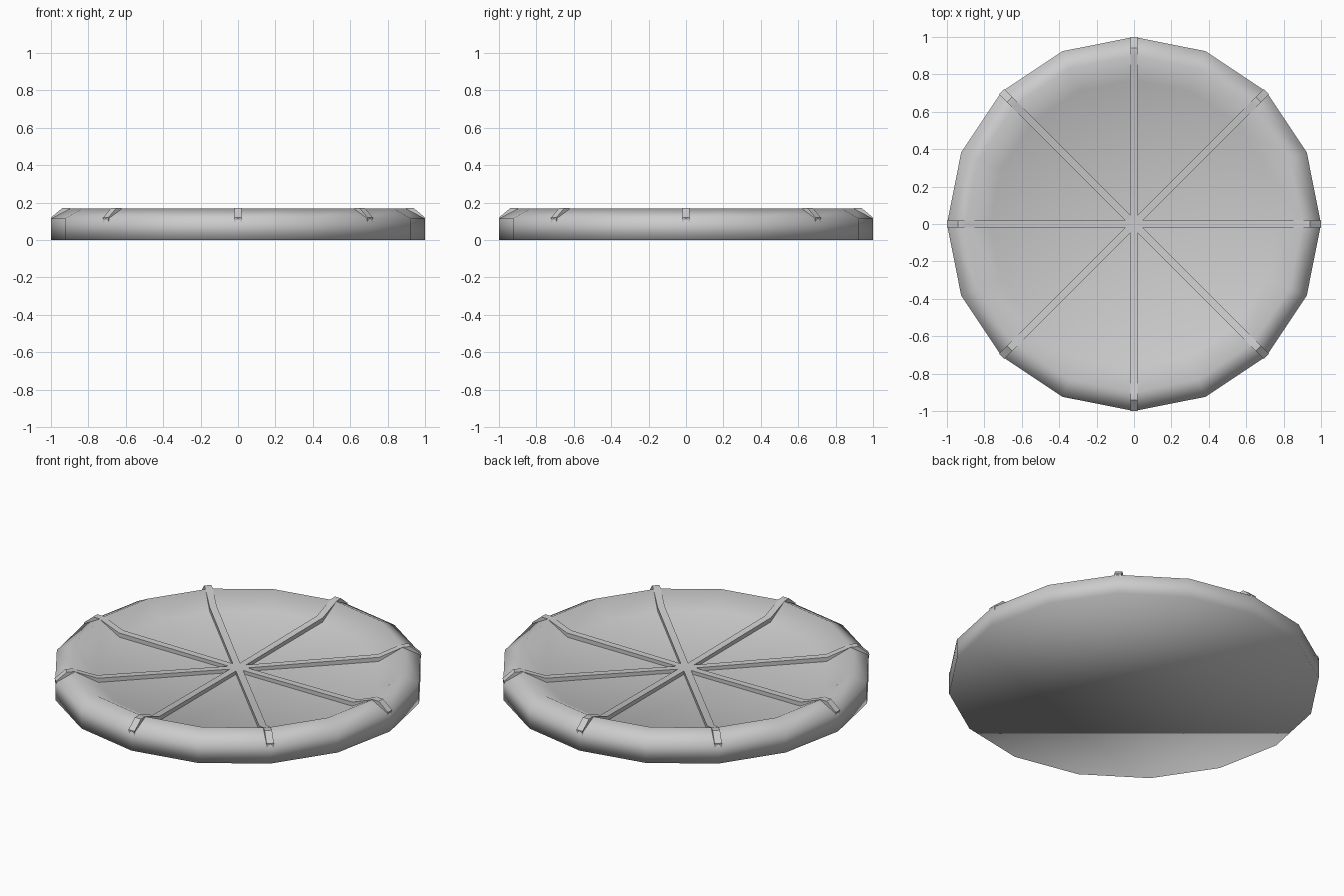
import bpy, bmesh, math
from mathutils import Matrix

if "Cube" in bpy.data.objects:
    bpy.data.objects.remove(bpy.data.objects["Cube"])

SIDES = 16


def finish(bm, name, angle):
    bmesh.ops.recalc_face_normals(bm, faces=bm.faces)
    mesh = bpy.data.meshes.new(name)
    bm.to_mesh(mesh)
    bm.free()
    obj = bpy.data.objects.new(name, mesh)
    bpy.context.collection.objects.link(obj)
    bpy.ops.object.select_all(action='DESELECT')
    obj.select_set(True)
    bpy.context.view_layer.objects.active = obj
    if angle:
        bpy.ops.object.shade_smooth_by_angle(angle=math.radians(angle))
    else:
        bpy.ops.object.shade_smooth()
    return obj


# Dished disc: low-poly revolved profile with a raised rim
profile = [(1, 0), (1, 0.115), (0.90, 0.168), (0.77, 0.095)]
bm = bmesh.new()
rings = [[bm.verts.new((r * math.cos(2 * math.pi * i / SIDES),
                        r * math.sin(2 * math.pi * i / SIDES), z))
          for i in range(SIDES)] for r, z in profile]
for a, b in zip(rings, rings[1:]):
    for i in range(SIDES):
        j = (i + 1) % SIDES
        bm.faces.new((a[i], a[j], b[j], b[i]))
bm.faces.new(rings[0])
hub = bm.verts.new((0, 0, 0.095))
for i in range(SIDES):
    bm.faces.new((rings[-1][i], rings[-1][(i + 1) % SIDES], hub))
finish(bm, "dished_disc", 0)

# Eight narrow dividers radiating from the centre and folding over the rim
divider = [(0, 0.115), (0.77, 0.12), (0.90, 0.17), (0.94, 0.17), (1.0, 0.12),
           (0.99, 0.05), (0, 0.05)]
for k in range(8):
    bm = bmesh.new()
    face = bm.faces.new([bm.verts.new((r, -0.02, z)) for r, z in divider])
    ext = bmesh.ops.extrude_face_region(bm, geom=[face])
    verts = [v for v in ext["geom"] if isinstance(v, bmesh.types.BMVert)]
    bmesh.ops.translate(bm, verts=verts, vec=(0, 0.04, 0))
    bm.transform(Matrix.Rotation(k * math.pi / 4, 4, 'Z'))
    finish(bm, f"divider_{k + 1}", 30)
